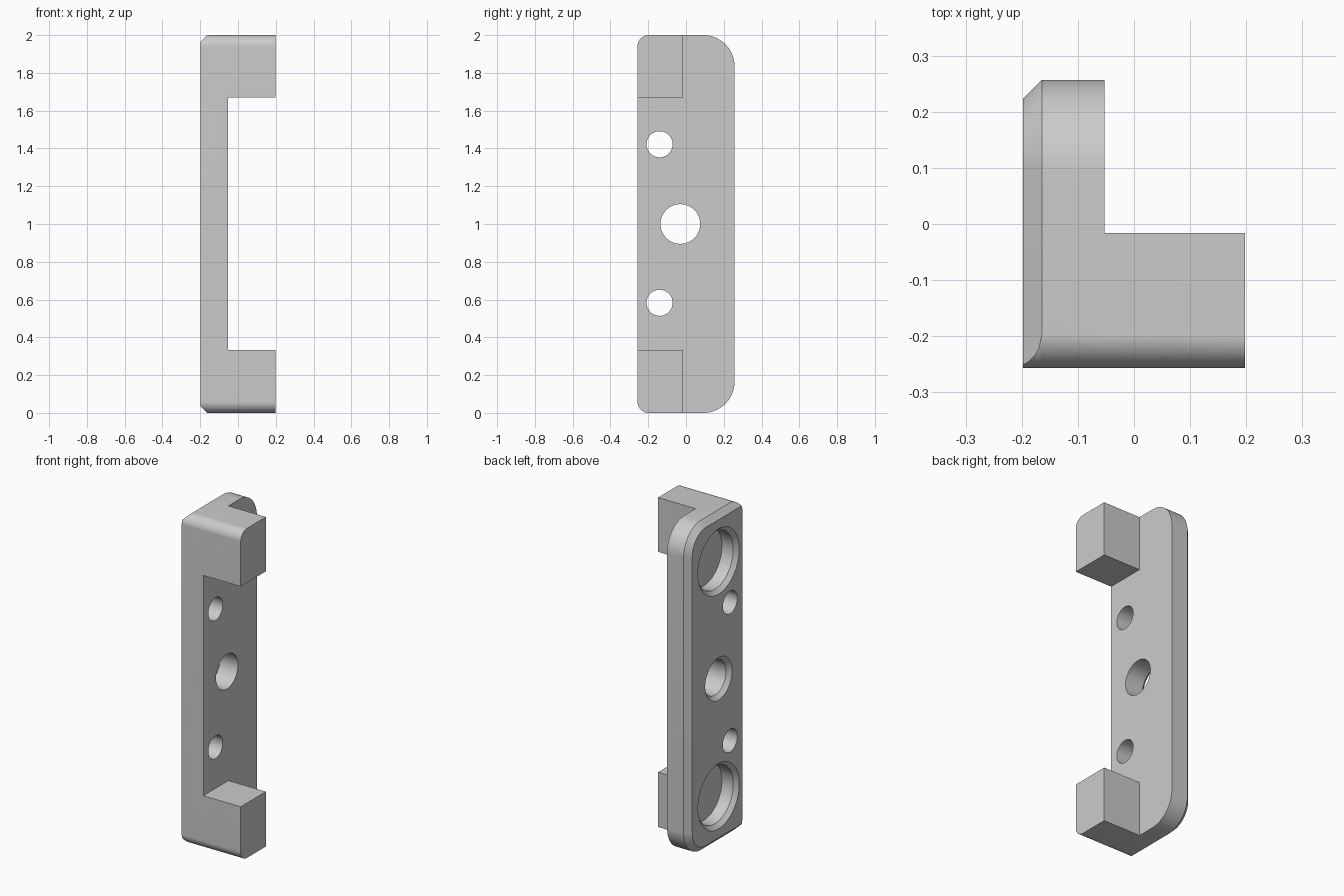
import bpy, bmesh
from math import sin, cos, asin, pi

cube = bpy.data.objects.get("Cube")
if cube:
    bpy.data.objects.remove(cube, do_unlink=True)

X, Y, H = 0.198, 0.257, 2.0        # half width, half depth, height
PLATE_X = -0.053                   # inner face of the plate
BLOCK_Y = -0.016                   # back face of the end blocks
CHAMFER = 0.034
FRONT_R, BACK_R = 0.06, 0.165


def arc(y, z, r, start, end, n=20):
    """Points (y, z) along an arc, angles in quarter turns."""
    return [(y + r * cos((start + (end - start) * i / n) * pi / 2),
             z + r * sin((start + (end - start) * i / n) * pi / 2))
            for i in range(n + 1)]


def outline(inset):
    """Rounded bar section, inset at the top, bottom and back only."""
    back, front = Y - BACK_R, FRONT_R - Y
    turn = asin((FRONT_R - inset) / FRONT_R) * 2 / pi
    return (arc(back, BACK_R, BACK_R - inset, -1, 0)
            + arc(back, H - BACK_R, BACK_R - inset, 0, 1)
            + arc(front, H - FRONT_R, FRONT_R, 2 - turn, 2)
            + arc(front, FRONT_R, FRONT_R, 2, 2 + turn))


def circle(y, z, r, n=64):
    return arc(y, z, r, 0, 4, n)[:-1]


def rectangle(y0, y1, z0, z1):
    return [(y0, z0), (y1, z0), (y1, z1), (y0, z1)]


def loft(name, *sections):
    """Closed solid through (x, points) sections along the x axis."""
    bm = bmesh.new()
    rings = [[bm.verts.new((x, y, z)) for y, z in pts] for x, pts in sections]
    for a, b in zip(rings, rings[1:]):
        for i in range(len(a)):
            j = (i + 1) % len(a)
            bm.faces.new((a[i], a[j], b[j], b[i]))
    bm.faces.new(rings[0])
    bm.faces.new(rings[-1])
    bmesh.ops.recalc_face_normals(bm, faces=bm.faces)
    mesh = bpy.data.meshes.new(name)
    bm.to_mesh(mesh)
    bm.free()
    obj = bpy.data.objects.new(name, mesh)
    bpy.context.collection.objects.link(obj)
    return obj


def cut(body, tool):
    tool.hide_render = True
    mod = body.modifiers.new("cut", "BOOLEAN")
    mod.operation, mod.solver, mod.object = "DIFFERENCE", "EXACT", tool
    bpy.context.view_layer.objects.active = body
    bpy.ops.object.modifier_apply(modifier=mod.name)
    bpy.data.objects.remove(tool, do_unlink=True)


# Rounded bar, bevelled on the outer face along its top, bottom and back edges
STEPS = 6
sections = [(-X + CHAMFER * i / STEPS, outline(CHAMFER * (1 - i / STEPS)))
            for i in range(STEPS + 1)]
bracket = loft("bracket", *sections, (X, outline(0)))

# Clear the space behind and between the two end blocks
behind = rectangle(BLOCK_Y, 1, -1, 3)
between = rectangle(-1, 0.5, 0.333, 1.67)
for space in (behind, between):
    cut(bracket, loft("clearance", (PLATE_X, space), (1, space)))

# Small through holes
for z in (0.583, 1.422):
    cut(bracket, loft("hole", *[(x, circle(-0.14, z, 0.069)) for x in (-1, 1)]))


# Holes with a bevelled rim on the outer face
def rimmed_hole(z, r, end, rim=0.024):
    y = -0.03
    cut(bracket, loft("rimmed_hole",
                      (-X - 0.01, circle(y, z, r + rim + 0.01)),
                      (-X + rim, circle(y, z, r)),
                      (end, circle(y, z, r))))


rimmed_hole(1.0, 0.105, 0.5)
for z in (0.288, 1.712):
    rimmed_hole(z, 0.174, -X + 0.1)

# Grey finish
grey = bpy.data.materials.new("plain grey")
grey.use_nodes = True
colour = (0.6, 0.6, 0.6, 1)
grey.diffuse_color = colour
grey.node_tree.nodes["Principled BSDF"].inputs["Base Color"].default_value = colour
bracket.data.materials.clear()
bracket.data.materials.append(grey)

bpy.ops.object.select_all(action="DESELECT")
bracket.select_set(True)
bpy.context.view_layer.objects.active = bracket
bpy.ops.object.shade_smooth_by_angle(angle=pi / 7)
